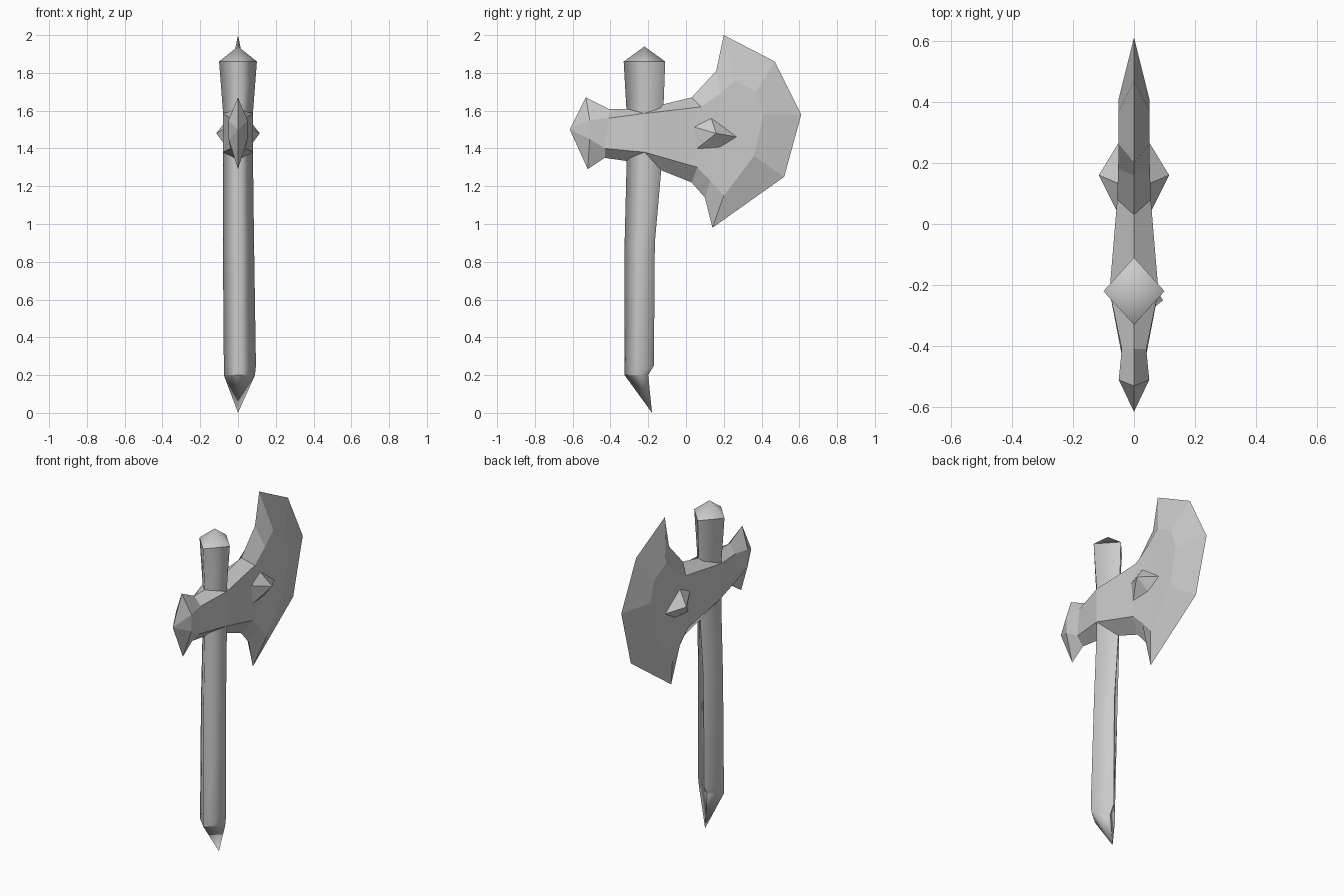
import bpy
import bmesh

default = bpy.data.objects.get("Cube")
if default:
    bpy.data.objects.remove(default, do_unlink=True)

# One plain grey for the whole axe
grey = bpy.data.materials.new("plain grey")
grey.use_nodes = True
colour = (0.6, 0.6, 0.6, 1)
grey.diffuse_color = colour
grey.node_tree.nodes["Principled BSDF"].inputs["Base Color"].default_value = colour


def finish(name, bm, mirrored=False, smooth=False):
    bmesh.ops.remove_doubles(bm, verts=bm.verts, dist=0.0005)
    bmesh.ops.recalc_face_normals(bm, faces=bm.faces)
    for face in bm.faces:
        face.smooth = smooth
    mesh = bpy.data.meshes.new(name)
    bm.to_mesh(mesh)
    bm.free()
    mesh.materials.append(grey)
    obj = bpy.data.objects.new(name, mesh)
    bpy.context.collection.objects.link(obj)
    if mirrored:
        obj.modifiers.new("Mirror", "MIRROR").merge_threshold = 0.001
    return obj


def bridge(bm, a, b, closed=False):
    """Quads between two equal rows of vertices."""
    for i in range(len(a) if closed else len(a) - 1):
        j = (i + 1) % len(a)
        bm.faces.new((a[i], a[j], b[j], b[i]))


# Handle: diamond sections of (z, front y, back y, left x, right x, side y)
sections = [
    (0.20, -0.325, -0.20, -0.075, 0.09, -0.25),
    (0.25, -0.325, -0.17, -0.075, 0.095, -0.25),
    (0.90, -0.325, -0.165, -0.08, 0.085, -0.235),
    (1.30, -0.315, -0.13, -0.08, 0.08, -0.22),
    (1.60, -0.315, -0.12, -0.08, 0.08, -0.22),
    (1.86, -0.33, -0.11, -0.10, 0.10, -0.22),
]
bm = bmesh.new()
rings = []
for z, front, back, left, right, side in sections:
    corners = ((0, front), (right, side), (0, back), (left, side))
    rings.append([bm.verts.new((x, y, z)) for x, y in corners])
for low, high in zip(rings, rings[1:]):
    bridge(bm, low, high, closed=True)
for ring, tip in ((rings[0], (0, -0.18, 0)), (rings[-1], (0, -0.22, 1.94))):
    point = bm.verts.new(tip)
    for i in range(4):
        bm.faces.new((ring[i], ring[(i + 1) % 4], point))
for edge in bm.edges:
    # The back ridge and both end rims stay crisp
    a, b = edge.verts
    on_back = all(v.co.x == 0 and v.co.y > -0.21 for v in (a, b))
    on_rim = abs(a.co.z - b.co.z) < 0.001 and (a.co.z > 1.8 or a.co.z < 0.22)
    edge.smooth = not (on_back or on_rim)
finish("handle", bm, smooth=True)

# Axe head: thin outline on the centre plane, thick raised cheek inside it
outline_top = [(-0.53, 1.67), (-0.41, 1.61), (-0.22, 1.61), (0.03, 1.67),
               (0.16, 1.81), (0.20, 2.0), (0.47, 1.86), (0.61, 1.58)]
outline_low = [(-0.52, 1.29), (-0.43, 1.35), (-0.22, 1.32), (0.03, 1.22),
               (0.10, 1.14), (0.14, 0.98), (0.52, 1.25), (0.61, 1.58)]
cheek_top = [(-0.51, 1.55), (-0.41, 1.56), (-0.22, 1.585), (0.08, 1.62),
             (0.18, 1.69), (0.26, 1.76), (0.37, 1.70), (0.41, 1.58)]
cheek_low = [(-0.51, 1.45), (-0.43, 1.40), (-0.22, 1.38), (0.06, 1.30),
             (0.13, 1.23), (0.20, 1.15), (0.36, 1.36), (0.41, 1.58)]
half_width = [0.05, 0.04, 0.08, 0.055, 0.052, 0.05, 0.05, 0.05]
flat = [0] * len(half_width)
bm = bmesh.new()


def row(points, widths):
    return [bm.verts.new((x, y, z)) for (y, z), x in zip(points, widths)]


top, low = row(outline_top, flat), row(outline_low, flat)
inner_top, inner_low = row(cheek_top, half_width), row(cheek_low, half_width)
bridge(bm, top, inner_top)
bridge(bm, inner_top[:-1], inner_low[:-1])
bm.faces.new((inner_top[-2], inner_top[-1], inner_low[-2]))
bridge(bm, inner_low, low)
poll = bm.verts.new((0, -0.615, 1.50))
for a, b in ((top, inner_top), (inner_top, inner_low), (inner_low, low)):
    bm.faces.new((poll, a[0], b[0]))
finish("axe_head", bm, mirrored=True)

# Pointed crystal stud on each cheek
bm = bmesh.new()
base = [bm.verts.new((0.045, y, z)) for y, z in
        ((0.02, 1.52), (0.13, 1.57), (0.275, 1.46), (0.18, 1.40), (0.04, 1.385))]
apex = bm.verts.new((0.115, 0.16, 1.48))
bm.faces.new(base)
for i in range(len(base)):
    bm.faces.new((base[i], base[(i + 1) % len(base)], apex))
finish("cheek_stud", bm, mirrored=True)
